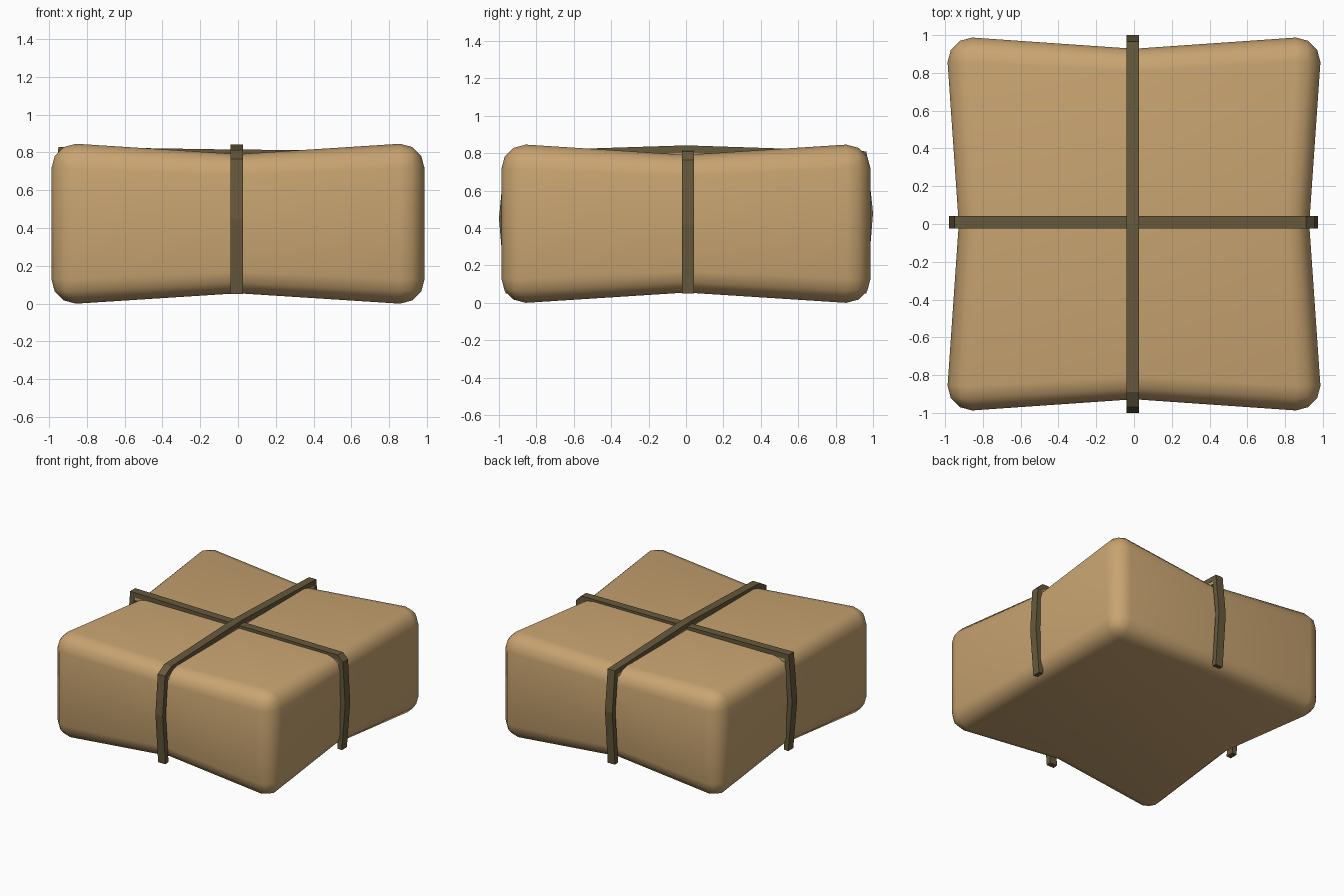
import bpy, bmesh
from mathutils import Vector, Matrix

if "Cube" in bpy.data.objects:
    bpy.data.objects.remove(bpy.data.objects["Cube"])


def material(name, rgb):
    m = bpy.data.materials.new(name)
    m.diffuse_color = (*rgb, 1)
    m.use_nodes = True
    m.node_tree.nodes["Principled BSDF"].inputs["Base Color"].default_value = m.diffuse_color
    return m


TAN = material("tan wrap", (0.58, 0.37, 0.165))
OLIVE = material("dark olive strap", (0.135, 0.10, 0.046))


def finish(bm, name, mat):
    bmesh.ops.recalc_face_normals(bm, faces=bm.faces)
    me = bpy.data.meshes.new(name)
    bm.to_mesh(me)
    bm.free()
    me.materials.append(mat)
    ob = bpy.data.objects.new(name, me)
    bpy.context.collection.objects.link(ob)
    return ob


# bundle: rounded box, cut along both middles and pinched there
HALF, MID, R = 0.987, 0.423, 0.13
bm = bmesh.new()
bmesh.ops.create_cube(bm, size=2, matrix=Matrix.Diagonal((HALF, HALF, MID, 1)))
bmesh.ops.bevel(bm, geom=bm.edges[:], offset=R, segments=3, profile=0.5, affect='EDGES')
for axis in ((1, 0, 0), (0, 1, 0)):
    bmesh.ops.bisect_plane(bm, geom=bm.verts[:] + bm.edges[:] + bm.faces[:],
                           plane_co=(0, 0, 0), plane_no=axis)
for v in bm.verts:
    u = min(abs(v.co.x) / (HALF - R), 1)
    w = min(abs(v.co.y) / (HALF - R), 1)
    v.co.x *= 1 - 0.06 * (1 - w)
    v.co.y *= 1 - 0.06 * (1 - u)
    v.co.z = v.co.z * (1 - 0.13 * (1 - u * w)) + MID
bundle = finish(bm, "bundle", TAN)
bundle.select_set(True)
bpy.context.view_layer.objects.active = bundle
bpy.ops.object.shade_smooth()


def offset(path, d):
    """Path moved inward by d, with mitred corners."""
    pts = [Vector(p) for p in path]
    out = []
    for i, p in enumerate(pts):
        ns = []
        for a, b in ((i - 1, i), (i, i + 1)):
            if a >= 0 and b < len(pts):
                t = (pts[b] - pts[a]).normalized()
                ns.append(Vector((t.y, -t.x)))
        n = sum(ns, Vector((0, 0))).normalized()
        out.append(p + n * d / max(n.dot(ns[0]), 0.5))
    return out


def band(name, path, along_x, centre, width, d0, d1, mat):
    bm = bmesh.new()
    rings = []
    for a, b in zip(offset(path, d0), offset(path, d1)):
        ring = []
        for p, side in ((a, -1), (a, 1), (b, 1), (b, -1)):
            c = centre + side * width / 2
            ring.append(bm.verts.new((p.x, c, p.y) if along_x else (c, p.x, p.y)))
        rings.append(ring)
    for r, s in zip(rings, rings[1:]):
        for k in range(4):
            bm.faces.new((r[k], r[(k + 1) % 4], s[(k + 1) % 4], s[k]))
    bm.faces.new(rings[0])
    bm.faces.new(rings[-1])
    return finish(bm, name, mat)


# straps: three-sided bands, open underneath, with a tan lining under the top run
long_path = [(-0.965, 0.05), (-1.0, 0.45), (-0.97, 0.765), (-0.89, 0.813),
             (0, 0.842), (0.965, 0.81), (1.0, 0.48), (0.965, 0.05)]
cross_path = [(-0.945, 0.05), (-0.98, 0.45), (-0.95, 0.83), (0, 0.815),
              (0.91, 0.81), (0.955, 0.765), (0.975, 0.42), (0.945, 0.05)]
for name, path, along_x, centre in (("long_strap", long_path, False, -0.007),
                                    ("cross_strap", cross_path, True, 0.01)):
    band(name, path, along_x, centre, 0.065, 0, 0.04, OLIVE)
    band(name + "_lining", path[2:6], along_x, centre, 0.062, 0.035, 0.065, TAN)
